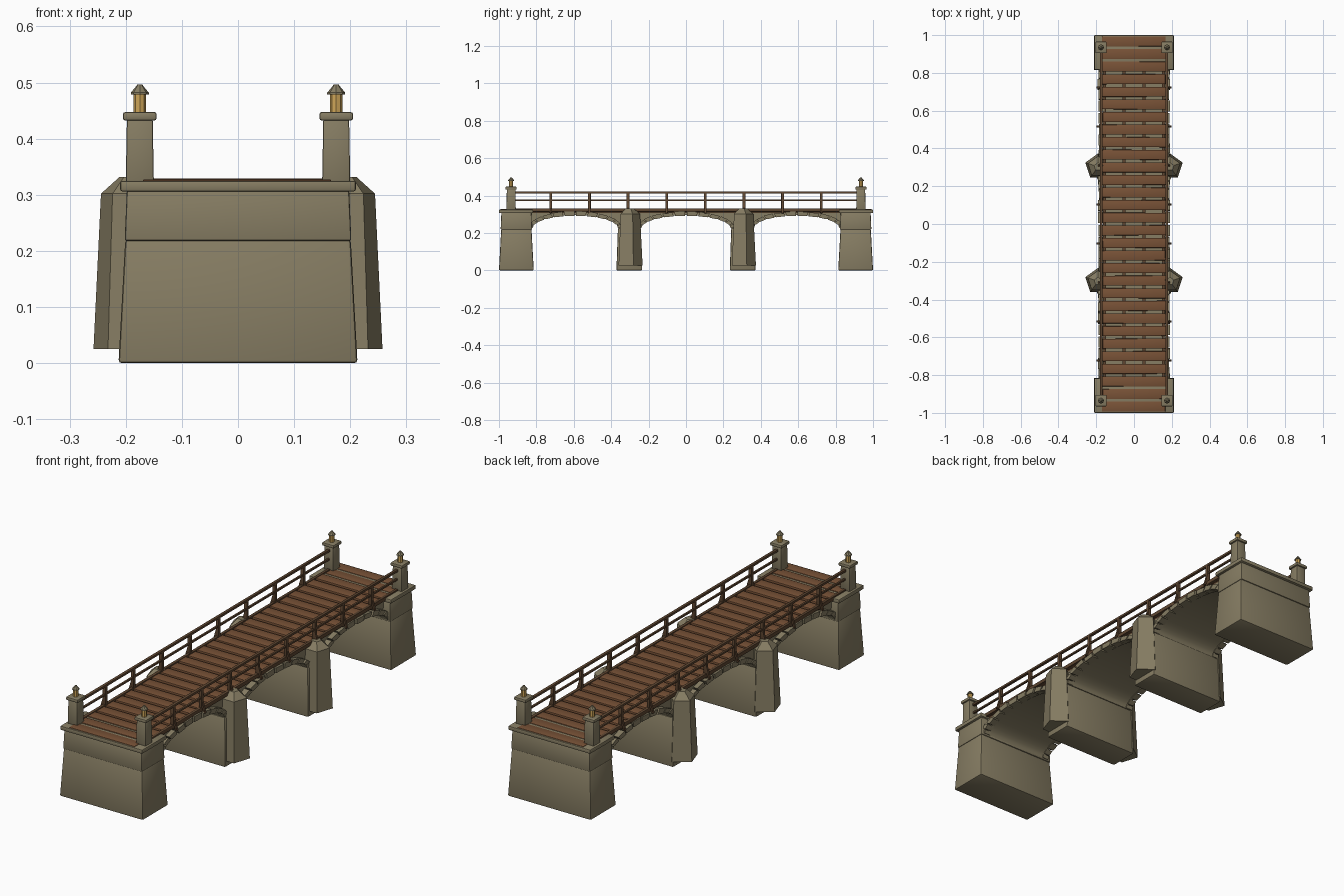
import bpy, bmesh, math, random
from mathutils import Matrix, Vector

random.seed(4)
if "Cube" in bpy.data.objects:
    bpy.data.objects.remove(bpy.data.objects["Cube"])


def material(name, rgb):
    m = bpy.data.materials.new(name)
    m.use_nodes = True
    m.diffuse_color = (*rgb, 1)
    m.node_tree.nodes["Principled BSDF"].inputs["Base Color"].default_value = (*rgb, 1)
    return m


STONE = material("khaki stone", (0.24, 0.205, 0.125))
PLANK = material("brown plank", (0.19, 0.085, 0.038))
TIMBER = material("dark timber", (0.11, 0.06, 0.03))
GLOW = material("amber glass", (0.62, 0.38, 0.10))
made = []


def finish(name, bm, mat, bevel=0.0):
    """Bevel the sharp edges and turn the bmesh into an object."""
    if bevel:
        edges = [e for e in bm.edges if e.calc_face_angle(0) > 0.5]
        bmesh.ops.bevel(bm, geom=edges, offset=bevel, segments=2, profile=0.5,
                        affect='EDGES', clamp_overlap=True)
    bmesh.ops.recalc_face_normals(bm, faces=bm.faces)
    me = bpy.data.meshes.new(name)
    bm.to_mesh(me)
    bm.free()
    me.materials.append(mat)
    ob = bpy.data.objects.new(name, me)
    bpy.context.collection.objects.link(ob)
    made.append(ob)
    return ob


def add_box(bm, centre, size, taper=0.0, rot=None):
    """Box whose top is pulled in by taper on every side."""
    verts = bmesh.ops.create_cube(bm, size=1)["verts"]
    for v in verts:
        p = Vector(a * b for a, b in zip(v.co, size))
        if p.z > 0:
            p.x -= math.copysign(taper, p.x)
            p.y -= math.copysign(taper, p.y)
        v.co = (rot @ p if rot else p) + Vector(centre)


def box(name, centre, size, mat, bevel=0.0, taper=0.0):
    bm = bmesh.new()
    add_box(bm, centre, size, taper)
    return finish(name, bm, mat, bevel)


def turned(name, x, y, rings, sides, mat, bevel=0.0):
    """Stack of (z, radius) rings with a first corner towards +y."""
    bm = bmesh.new()
    loops = []
    for z, r in rings:
        angles = [math.pi / 2 + i * math.tau / sides for i in range(sides)]
        loops.append([bm.verts.new((x + r * math.cos(a), y + r * math.sin(a), z)) for a in angles])
    for low, high in zip(loops, loops[1:]):
        for i in range(sides):
            j = (i + 1) % sides
            bm.faces.new((low[i], low[j], high[j], high[i]))
    bm.faces.new(loops[0][::-1])
    bm.faces.new(loops[-1])
    return finish(name, bm, mat, bevel)


SPRING, RISE = 0.225, 0.07
ARCHES = [(-0.592, 0.232), (0.0, 0.242), (0.592, 0.232)]   # centre, half span


def arch_point(cy, half, t, grow=0.0):
    a = math.pi * (1 - t)
    return cy + (half + grow) * math.cos(a), SPRING + (RISE + grow) * math.sin(a)


# Vaulted core with the three arches cut out of its underside
bm = bmesh.new()
outline = [(-0.86, 0.306), (-0.86, SPRING)]
for cy, half in ARCHES:
    outline += [arch_point(cy, half, i / 20) for i in range(21)]
outline += [(0.86, SPRING), (0.86, 0.306)]
core = bm.faces.new([bm.verts.new((-0.165, y, z)) for y, z in outline])
moved = bmesh.ops.extrude_face_region(bm, geom=[core])["geom"]
bmesh.ops.translate(bm, vec=(0.33, 0, 0), verts=[v for v in moved if isinstance(v, bmesh.types.BMVert)])
finish("vaulted_core", bm, STONE)

# Arch stones along both edges of each arch
for n, (cy, half) in enumerate(ARCHES):
    bm = bmesh.new()
    count = 12
    for side in (-1, 1):
        for i in range(count):
            ends = [i / count + 0.006, (i + 1) / count - 0.006]
            depth = 0.021 + random.uniform(-0.002, 0.002)
            ring = [arch_point(cy, half, ends[0], -0.003), arch_point(cy, half, ends[1], -0.003),
                    arch_point(cy, half, ends[1], depth), arch_point(cy, half, ends[0], depth)]
            outer = 0.186 + random.uniform(0, 0.006)
            a, b = [[bm.verts.new((side * x, y, z)) for y, z in ring] for x in (0.155, outer)]
            bm.faces.new(a)
            bm.faces.new(b[::-1])
            for k in range(4):
                m = (k + 1) % 4
                bm.faces.new((a[k], a[m], b[m], b[k]))
    finish(f"arch_stones_{n + 1}", bm, STONE, 0.003)

# End abutments with lamp pillars
for end, s in (("front", -1), ("back", 1)):
    box(f"{end}_abutment_base", (0, s * 0.907, 0.11), (0.426, 0.186, 0.22), STONE, 0.006, 0.012)
    box(f"{end}_abutment_top", (0, s * 0.907, 0.264), (0.404, 0.168, 0.092), STONE, 0.004, 0.004)
    box(f"{end}_abutment_cap", (0, s * 0.909, 0.3155), (0.42, 0.182, 0.019), STONE, 0.004)
    for side, k in (("right", -1), ("left", 1)):
        x, y = k * 0.175, s * 0.935
        tag = f"{end}_{side}"
        box(f"{tag}_pillar", (x, y, 0.379), (0.05, 0.05, 0.112), STONE, 0.003, 0.002)
        box(f"{tag}_pillar_cap", (x, y, 0.44), (0.06, 0.06, 0.015), STONE, 0.004)
        turned(f"{tag}_lamp", x, y, [(0.446, 0.011), (0.481, 0.011)], 8, GLOW)
        turned(f"{tag}_lamp_roof", x, y, [(0.479, 0.016), (0.482, 0.016), (0.493, 0.007), (0.497, 0.004)],
               8, STONE)

# River piers with five-sided cutwaters
for end, s in (("front", -1), ("back", 1)):
    y = s * 0.303
    box(f"{end}_pier", (0, y, 0.1125), (0.39, 0.138, 0.225), STONE, 0.006, 0.008)
    box(f"{end}_pier_shoulder", (0, y, 0.259), (0.37, 0.085, 0.09), STONE, 0.004)
    for side, k in (("right", -1), ("left", 1)):
        turned(f"{end}_{side}_cutwater", k * 0.19, y,
               [(0.025, 0.071), (0.302, 0.057), (0.332, 0.022)], 5, STONE, 0.002)

# Deck stringers
for i, x in enumerate((-0.155, -0.052, 0.052, 0.155)):
    box(f"stringer_{i + 1}", (x, 0, 0.309), (0.016, 1.97, 0.014), TIMBER)

# Deck planks
bm = bmesh.new()
planks = 30
pitch = 2 / planks
for i in range(planks):
    y = -1 + (i + 0.5) * pitch
    tilt = Matrix.Rotation(random.uniform(-0.006, 0.006), 3, 'Z')
    add_box(bm, (random.uniform(-0.002, 0.002), y, 0.321 + random.uniform(-0.001, 0.001)),
            (0.335, pitch - 0.014, 0.014), 0, tilt)
finish("deck_planks", bm, PLANK, 0.002)

# Railings: kerb, two rails, posts and outer braces
gap = 1.86 / 9
for side, k in (("right", -1), ("left", 1)):
    x = k * 0.174
    box(f"{side}_kerb", (x, 0, 0.322), (0.014, 1.84, 0.018), TIMBER, 0.002)
    box(f"{side}_top_rail", (x, 0, 0.416), (0.014, 1.84, 0.011), TIMBER, 0.002)
    box(f"{side}_middle_rail", (x, 0, 0.375), (0.010, 1.84, 0.009), TIMBER, 0.002)
    posts, braces = bmesh.new(), bmesh.new()
    for i in range(8):
        y = (i - 3.5) * gap
        add_box(posts, (x, y, 0.362), (0.015, 0.015, 0.108))
        add_box(braces, (k * 0.185, y, 0.335), (0.008, 0.010, 0.06), 0,
                Matrix.Rotation(-k * 0.3, 3, 'Y'))
    finish(f"{side}_railing_posts", posts, TIMBER, 0.002)
    finish(f"{side}_railing_braces", braces, TIMBER)

# Smooth the worn edges but keep the corners crisp
bpy.ops.object.select_all(action='DESELECT')
for ob in made:
    ob.select_set(True)
bpy.context.view_layer.objects.active = made[0]
bpy.ops.object.shade_smooth_by_angle(angle=math.radians(35))
